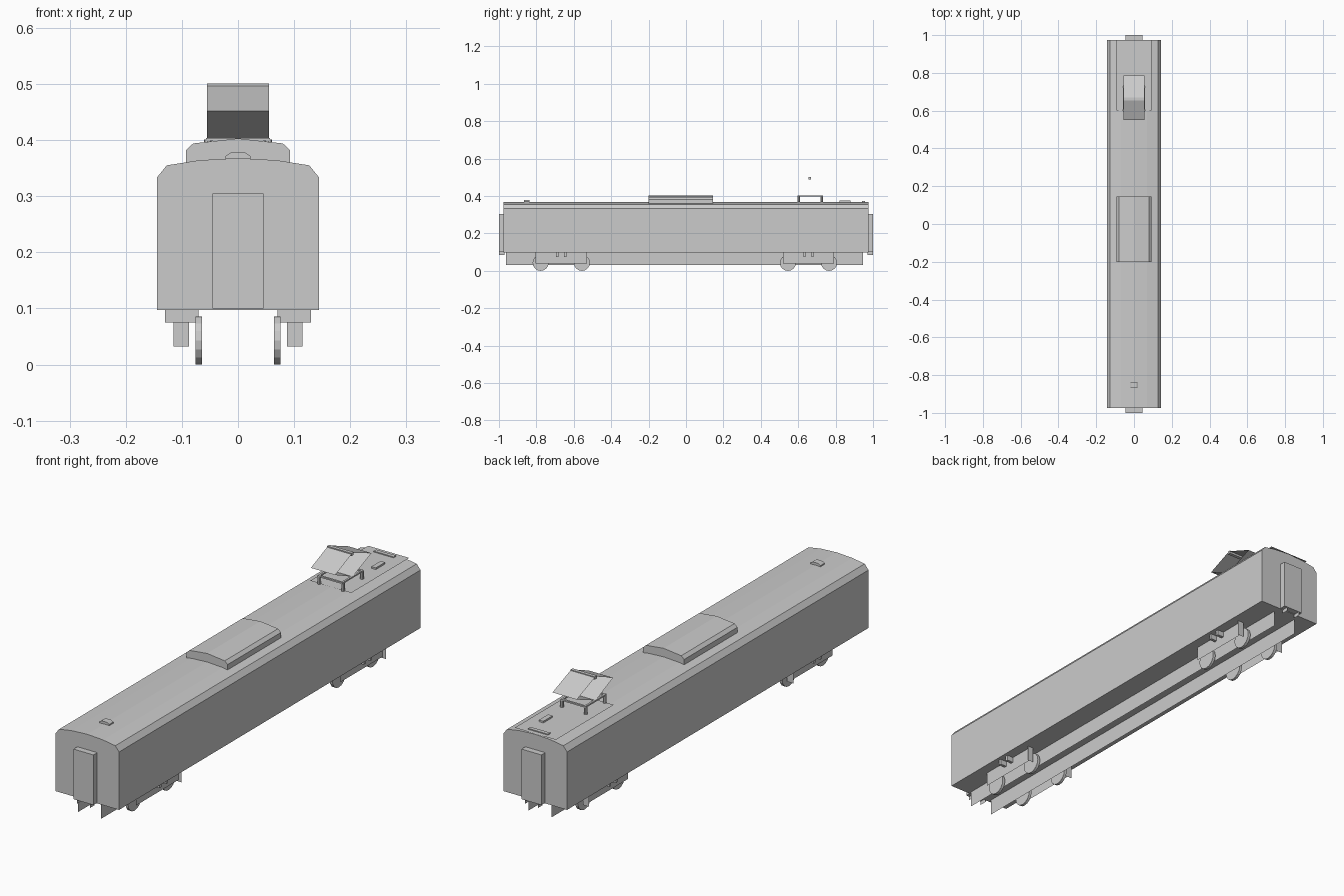
import bpy, math

if "Cube" in bpy.data.objects:
    bpy.data.objects.remove(bpy.data.objects["Cube"])


def mesh_obj(name, verts, faces):
    me = bpy.data.meshes.new(name)
    me.from_pydata(verts, [], faces)
    me.update()
    ob = bpy.data.objects.new(name, me)
    bpy.context.collection.objects.link(ob)
    return ob


def extrude_y(name, prof, y0, y1):
    """Closed x/z profile (counter-clockwise seen from the front) swept along y."""
    n = len(prof)
    verts = [(x, y, z) for y in (y0, y1) for x, z in prof]
    faces = [list(range(n)), list(range(2 * n - 1, n - 1, -1))]
    faces += [[(i + 1) % n, i, n + i, n + (i + 1) % n] for i in range(n)]
    return mesh_obj(name, verts, faces)


def box(name, x0, x1, y0, y1, z0, z1):
    return extrude_y(name, [(x0, z0), (x1, z0), (x1, z1), (x0, z1)], y0, y1)


def strip(name, path, w):
    """Thin sheet: y/z path spanning -w..w in x."""
    verts = [(x, y, z) for y, z in path for x in (-w, w)]
    faces = [[2 * i, 2 * i + 1, 2 * i + 3, 2 * i + 2] for i in range(len(path) - 1)]
    return mesh_obj(name, verts, faces)


def side_sheet(name, x, y0, y1, z0, z1):
    return mesh_obj(name, [(x, y0, z0), (x, y1, z0), (x, y1, z1), (x, y0, z1)], [[0, 1, 2, 3]])


def cyl(name, r, depth, loc, sides, rot=(0, 0, 0)):
    bpy.ops.mesh.primitive_cylinder_add(vertices=sides, radius=r, depth=depth, location=loc, rotation=rot)
    bpy.context.object.name = name


def mirrored(half):
    """Right half profile from bottom to top centre, completed to the left."""
    return half + [(-x, z) for x, z in reversed(half) if x > 0]


# Car body with a faceted roof
extrude_y("car_body", mirrored([(0.144, 0.097), (0.144, 0.334), (0.127, 0.355),
                                (0.07, 0.364), (0, 0.368)]), -0.975, 0.975)

# Roof equipment housing
extrude_y("roof_housing", mirrored([(0.093, 0.355), (0.093, 0.382), (0.08, 0.394), (0, 0.403)]), -0.2, 0.145)

# Small roof boxes
extrude_y("roof_vent", mirrored([(0.022, 0.362), (0.022, 0.372), (0.013, 0.378), (0, 0.378)]), -0.865, -0.838)
box("roof_fuse_box", 0.03, 0.05, 0.82, 0.88, 0.36, 0.377)
box("roof_end_box", -0.045, 0.045, 0.942, 0.958, 0.362, 0.374)

# Flat roof sheet below the current collector
mesh_obj("roof_sheet", [(-0.093, 0.6, 0.37), (0.093, 0.6, 0.37), (0.093, 0.975, 0.37), (-0.093, 0.975, 0.37)],
         [[0, 1, 2, 3]])

# Current collector: insulators, base frame, folded arms and contact bar
for s in (-1, 1):
    for y in (0.603, 0.725):
        cyl("insulator", 0.007, 0.034, (s * 0.054, y, 0.384), 8)
    box("collector_base_rail", s * 0.053 - 0.004, s * 0.053 + 0.004, 0.595, 0.732, 0.398, 0.404)
for y in (0.599, 0.727):
    box("collector_base_crossbar", -0.056, 0.056, y - 0.004, y + 0.004, 0.398, 0.404)
strip("collector_front_arm", [(0.663, 0.402), (0.55, 0.452), (0.663, 0.5)], 0.055)
strip("collector_rear_arm", [(0.663, 0.402), (0.785, 0.452), (0.663, 0.5)], 0.055)
box("contact_bar", -0.055, 0.055, 0.655, 0.669, 0.489, 0.501)

# End gangways with supports below
for e in (-1, 1):
    a, b = sorted((e * 0.97, e * 1.0))
    box("gangway", -0.045, 0.045, a, b, 0.1, 0.305)
    for s in (-1, 1):
        side_sheet("coupling_plate", s * 0.03, a, b, 0.084, 0.1)

# Underframe skirts along the whole car
for s in (-1, 1):
    side_sheet("underframe_skirt", s * 0.052, -0.962, 0.945, 0.03, 0.097)

# Bogies
for c in (-0.667, 0.655):
    for s in (-1, 1):
        side_sheet("bogie_frame", s * 0.101, c - 0.137, c + 0.137, 0.038, 0.097)
        a, b = sorted((s * 0.087, s * 0.115))
        y = c + 0.137
        mesh_obj("bogie_tab", [(a, y, 0.032), (b, y, 0.032), (b, y, 0.097), (a, y, 0.097)], [[0, 1, 2, 3]])
        a, b = sorted((s * 0.07, s * 0.13))
        for d in (-0.021, 0.021):
            box("bogie_bolster", a, b, c + d - 0.006, c + d + 0.006, 0.075, 0.098)
        for d in (-0.11, 0.11):
            cyl("wheel", 0.043, 0.012, (s * 0.07, c + d, 0.043), 16, (0, math.pi / 2, 0))
